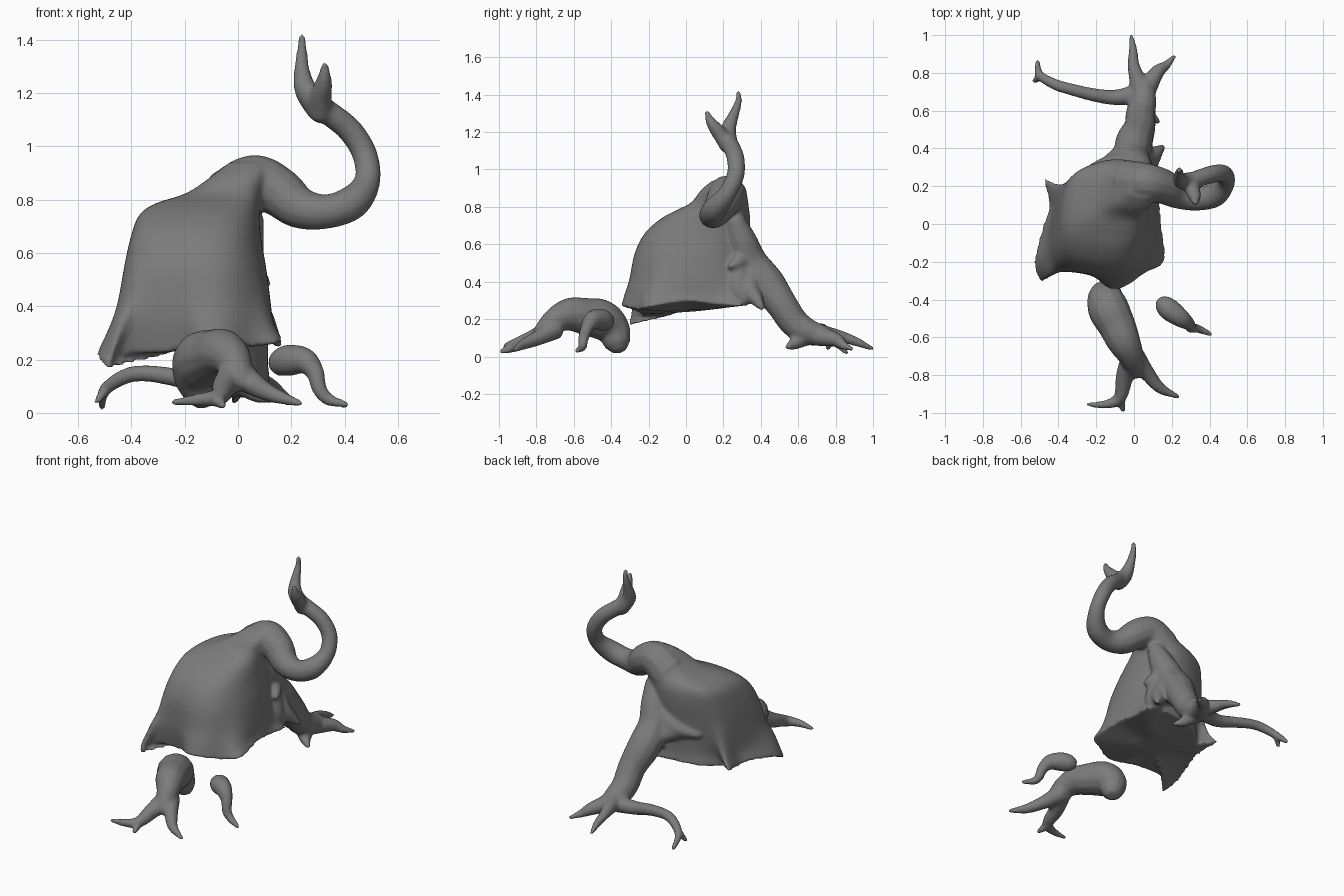
import bpy, bmesh, math
from mathutils import Vector

cube = bpy.data.objects.get("Cube")
if cube:
    bpy.data.objects.remove(cube)

bark = bpy.data.materials.new("grey_bark")
bark.use_nodes = True
GREY = (0.2, 0.2, 0.2, 1)
bark.diffuse_color = GREY
bark.node_tree.nodes["Principled BSDF"].inputs["Base Color"].default_value = GREY


def spline(points, steps=6, closed=False):
    """Catmull-Rom samples through points of any dimension."""
    p = [Vector(q) for q in points]
    if closed:
        p = p[-1:] + p + p[:2]
    else:
        p = [p[0] * 2 - p[1]] + p + [p[-1] * 2 - p[-2]]
    out = []
    for a, b, c, d in zip(p, p[1:], p[2:], p[3:]):
        for s in range(steps):
            t = s / steps
            out.append(0.5 * (2 * b + (c - a) * t + (2 * a - 5 * b + 4 * c - d) * t * t
                              + (3 * b - a - 3 * c + d) * t ** 3))
    return out if closed else out + [p[-2]]


def loft(bm, rings):
    """Skin closed rings of points and cap both ends."""
    loops = [[bm.verts.new(co) for co in ring] for ring in rings]
    for lo, hi in zip(loops, loops[1:]):
        for i in range(len(lo)):
            j = (i + 1) % len(lo)
            bm.faces.new((lo[i], lo[j], hi[j], hi[i]))
    for loop in (loops[0][::-1], loops[-1]):
        cap = bm.faces.new(loop)
        bmesh.ops.triangulate(bm, faces=[cap])


def tube(bm, *points, sides=12):
    """Tapering limb with rounded ends, through (x, y, z, radius) points."""
    path = spline(points)
    co = [q.xyz for q in path]
    rad = [max(q.w, 0.012) for q in path]
    first, last = (co[0] - co[1]).normalized(), (co[-1] - co[-2]).normalized()
    co = [co[0] + first * rad[0] * 0.6] + co + [co[-1] + last * rad[-1] * 0.6]
    rad = [rad[0] * 0.5] + rad + [rad[-1] * 0.5]
    normal, rings = None, []
    for i, c in enumerate(co):
        tangent = (co[min(i + 1, len(co) - 1)] - co[max(i - 1, 0)]).normalized()
        normal = normal or tangent.orthogonal()
        normal = (normal - tangent * normal.dot(tangent)).normalized()
        side = tangent.cross(normal)
        rings.append([c + rad[i] * (normal * math.cos(a) + side * math.sin(a))
                      for a in (math.tau * k / sides for k in range(sides))])
    loft(bm, rings)


def finish(name, bm):
    """Fuse overlapping limbs into one smooth skin."""
    bmesh.ops.recalc_face_normals(bm, faces=bm.faces)
    mesh = bpy.data.meshes.new(name)
    bm.to_mesh(mesh)
    bm.free()
    mesh.materials.append(bark)
    obj = bpy.data.objects.new(name, mesh)
    bpy.context.collection.objects.link(obj)
    fuse = obj.modifiers.new("fuse", 'REMESH')
    fuse.mode, fuse.voxel_size, fuse.use_smooth_shade = 'VOXEL', 0.01, True
    soft = obj.modifiers.new("soften", 'SMOOTH')
    soft.factor, soft.iterations = 0.5, 8


# Skirt: ragged rim blended upward into a rounded crown
RIM = [Vector(p) for p in (
    (-.49, -.31, .165), (-.44, -.24, .215), (-.25, -.245, .23), (-.14, -.34, .265),
    (-.05, -.335, .265), (.06, -.26, .25), (.165, -.2, .265), (.15, 0, .295),
    (.135, .15, .28), (.14, .29, .27), (0, .32, .28), (-.18, .3, .28),
    (-.3, .25, .265), (-.39, .15, .255), (-.48, .25, .28), (-.45, .1, .25),
    (-.48, 0, .26), (-.53, -.2, .22))]
# height, x range, y range, raggedness
LEVELS = ((.33, -.48, .14, -.325, .31, .6), (.42, -.45, .125, -.3, .31, .25),
          (.55, -.425, .105, -.275, .32, .05), (.66, -.4, .085, -.22, .335, 0),
          (.74, -.37, .08, -.13, .34, 0), (.785, -.31, .085, -.045, .335, 0),
          (.825, -.19, .1, .03, .33, 0), (.89, -.095, .12, .08, .31, 0),
          (.94, -.03, .12, .14, .28, 0))
smooth = RIM
for _ in range(4):
    smooth = [(smooth[i - 1] + 2 * v + smooth[(i + 1) % len(RIM)]) / 4
              for i, v in enumerate(smooth)]


def fitted(shape, x0, x1, y0, y1, z):
    xs, ys = [v.x for v in shape], [v.y for v in shape]
    return [Vector((x0 + (x1 - x0) * (v.x - min(xs)) / (max(xs) - min(xs)),
                    y0 + (y1 - y0) * (v.y - min(ys)) / (max(ys) - min(ys)), z))
            for v in shape]


rings = [RIM]
for z, x0, x1, y0, y1, rag in LEVELS:
    soft_ring = fitted(smooth, x0, x1, y0, y1, z)
    rough_ring = fitted(RIM, x0, x1, y0, y1, z)
    rings.append([a.lerp(b, rag) for a, b in zip(soft_ring, rough_ring)])
rings = list(zip(*(spline(column, 3) for column in zip(*rings))))
middle = Vector((-.17, 0, .235))
under = [[middle.lerp(v, k) for v in RIM] for k in (.3, .8)]
body = bmesh.new()
loft(body, [spline(ring, 4, closed=True) for ring in under + rings])

# Curling neck and its forked tip
tube(body, (-.03, .22, .8, .12), (.06, .22, .865, .105), (.15, .2, .83, .095),
     (.23, .16, .77, .08), (.33, .135, .755, .066), (.43, .155, .79, .065),
     (.485, .22, .87, .05), (.475, .265, .97, .048), (.42, .265, 1.06, .048),
     (.34, .24, 1.125, .047), (.29, .225, 1.16, .045))
tube(body, (.3, .23, 1.14, .047), (.255, .225, 1.21, .044), (.24, .25, 1.28, .031),
     (.24, .28, 1.36, .02), (.24, .28, 1.415, .014))
tube(body, (.31, .23, 1.12, .047), (.31, .185, 1.185, .042), (.32, .15, 1.23, .035),
     (.325, .125, 1.27, .024), (.325, .11, 1.31, .013))

# Back root with a webbed flare where it leaves the skirt
tube(body, (.05, .26, .74, .05), (.02, .3, .62, .08), (-.01, .345, .5, .095),
     (0, .43, .39, .1), (.03, .51, .28, .085), (.035, .58, .18, .08),
     (.05, .66, .13, .07), (.06, .75, .115, .048))
for start in ((0, .32, .6, .06), (-.01, .35, .5, .075), (0, .4, .43, .08)):
    tube(body, start, (-.14, .31, .41 + start[2] * .16, .05), (-.28, .265, .47, .018))
tube(body, (.03, .3, .52, .07), (.08, .27, .5, .04), (.11, .235, .48, .016))
tube(body, (0, .34, .43, .1), (.075, .34, .36, .06), (.12, .38, .3, .036),
     (.155, .41, .255, .014))
tube(body, (.03, .28, .44, .08), (.07, .28, .36, .06), (.09, .32, .3, .04))

# Back root toes and long side runner
tube(body, (.04, .7, .12, .06), (0, .83, .105, .034), (-.005, .92, .075, .024),
     (-.015, 1, .04, .012))
tube(body, (.06, .7, .11, .055), (.12, .8, .09, .04), (.17, .84, .06, .025),
     (.215, .89, .04, .012))
tube(body, (.04, .63, .11, .06), (.08, .58, .07, .035), (.13, .54, .05, .014))
tube(body, (.03, .69, .11, .055), (-.1, .67, .105, .042), (-.22, .685, .13, .036),
     (-.34, .715, .148, .032), (-.42, .74, .138, .03), (-.5, .79, .085, .024),
     (-.51, .86, .02, .014))
tube(body, (-.49, .785, .1, .024), (-.53, .755, .04, .014))
finish("stump_body", body)

# Arched front root with splayed toes
front = bmesh.new()
tube(front, (-.13, -.365, .065, .07), (-.15, -.39, .14, .095), (-.135, -.45, .195, .11),
     (-.09, -.54, .215, .1), (-.055, -.62, .225, .09), (-.02, -.69, .2, .072),
     (0, -.75, .15, .056), (.01, -.79, .11, .04))
tube(front, (-.01, -.7, .16, .06), (-.05, -.81, .1, .048), (-.075, -.92, .06, .034),
     (-.15, -.955, .05, .024), (-.245, -.955, .04, .012))
tube(front, (-.08, -.91, .055, .032), (-.055, -.99, .025, .014))
tube(front, (0, -.7, .15, .06), (.07, -.79, .1, .042), (.14, -.87, .065, .03),
     (.235, -.915, .035, .013))
finish("front_root", front)

# Small hooked side root
hook = bmesh.new()
tube(hook, (.15, -.42, .185, .05), (.19, -.455, .197, .06), (.25, -.5, .195, .05),
     (.29, -.53, .15, .035), (.305, -.55, .09, .029), (.34, -.555, .05, .024),
     (.41, -.585, .03, .013))
finish("side_root", hook)
